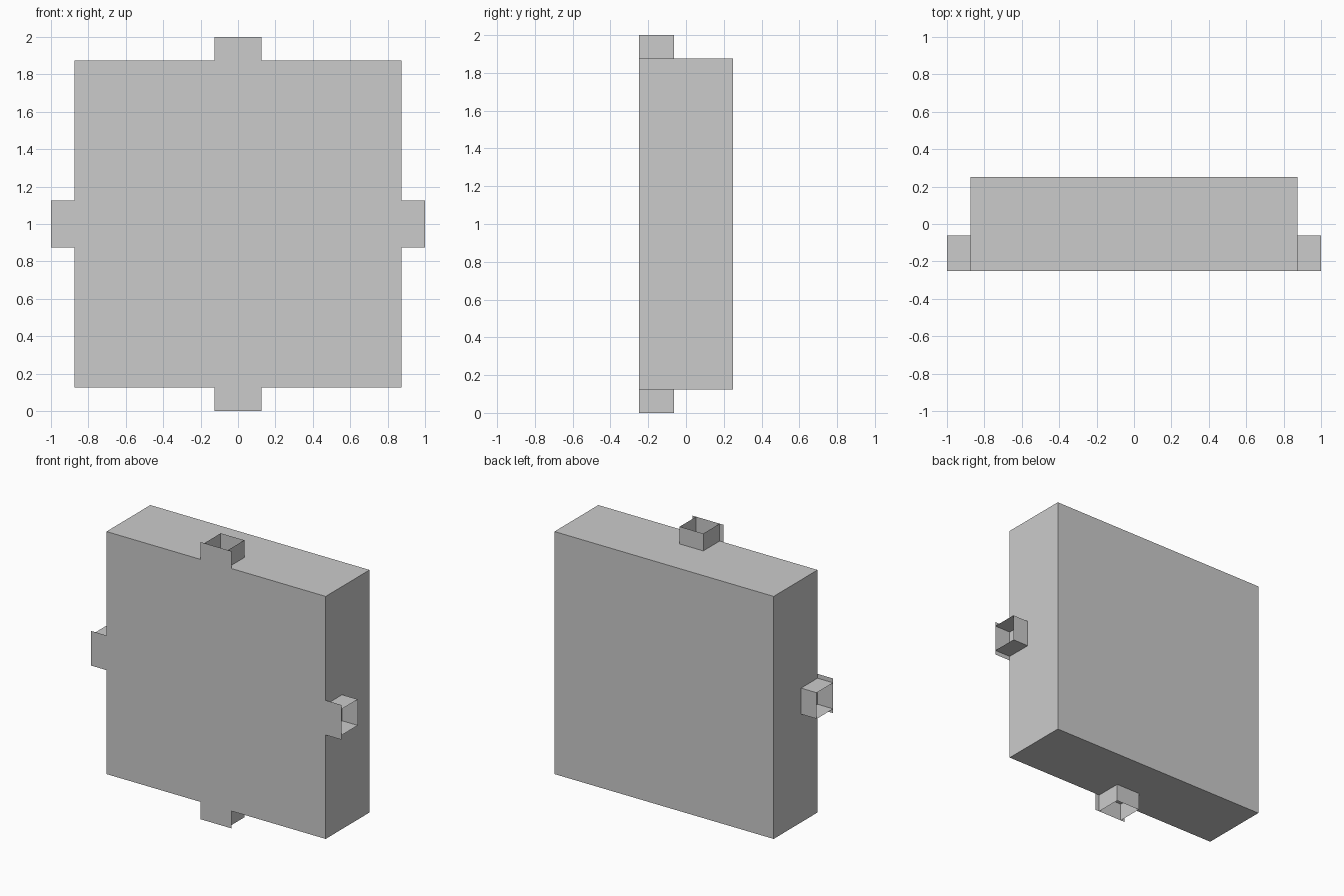
import bpy
import bmesh
from math import pi
from mathutils import Matrix, Vector

if "Cube" in bpy.data.objects:
    bpy.data.objects.remove(bpy.data.objects["Cube"])

FRONT, TAB_BACK = -0.25, -0.0625     # depth range of the tabs
HALF, REACH = 0.875, 1.0             # body half size, tab tip distance
PLATE, TUBE = 0.125, 0.094           # half widths of plate and socket
CENTRE = Vector((0, 0, 1))


def finish(name, bm):
    mesh = bpy.data.meshes.new(name)
    bm.to_mesh(mesh)
    bm.free()
    obj = bpy.data.objects.new(name, mesh)
    bpy.context.collection.objects.link(obj)


def sheet(bm, path):
    """Raise a plan-view path from the body surface out to the tab tip."""
    low = [bm.verts.new((x, y, HALF)) for x, y in path]
    high = [bm.verts.new((x, y, REACH)) for x, y in path]
    for i in range(len(path) - 1):
        bm.faces.new((low[i], low[i + 1], high[i + 1], high[i]))


# Body: plain square block
bm = bmesh.new()
bmesh.ops.create_cube(bm, size=1)
bmesh.ops.scale(bm, vec=(2 * HALF, 0.5, 2 * HALF), verts=bm.verts)
bmesh.ops.translate(bm, vec=CENTRE, verts=bm.verts)
finish("body", bm)

# Tabs: thin front plate with an open-ended socket behind, one on each edge
for i, side in enumerate(("top", "right", "bottom", "left")):
    bm = bmesh.new()
    sheet(bm, [(-PLATE, FRONT), (PLATE, FRONT)])
    sheet(bm, [(TUBE, FRONT), (TUBE, TAB_BACK), (-TUBE, TAB_BACK), (-TUBE, FRONT)])
    turn = Matrix.Translation(CENTRE) @ Matrix.Rotation(i * pi / 2, 4, 'Y')
    bmesh.ops.transform(bm, matrix=turn, verts=bm.verts)
    finish(side + "_tab", bm)
